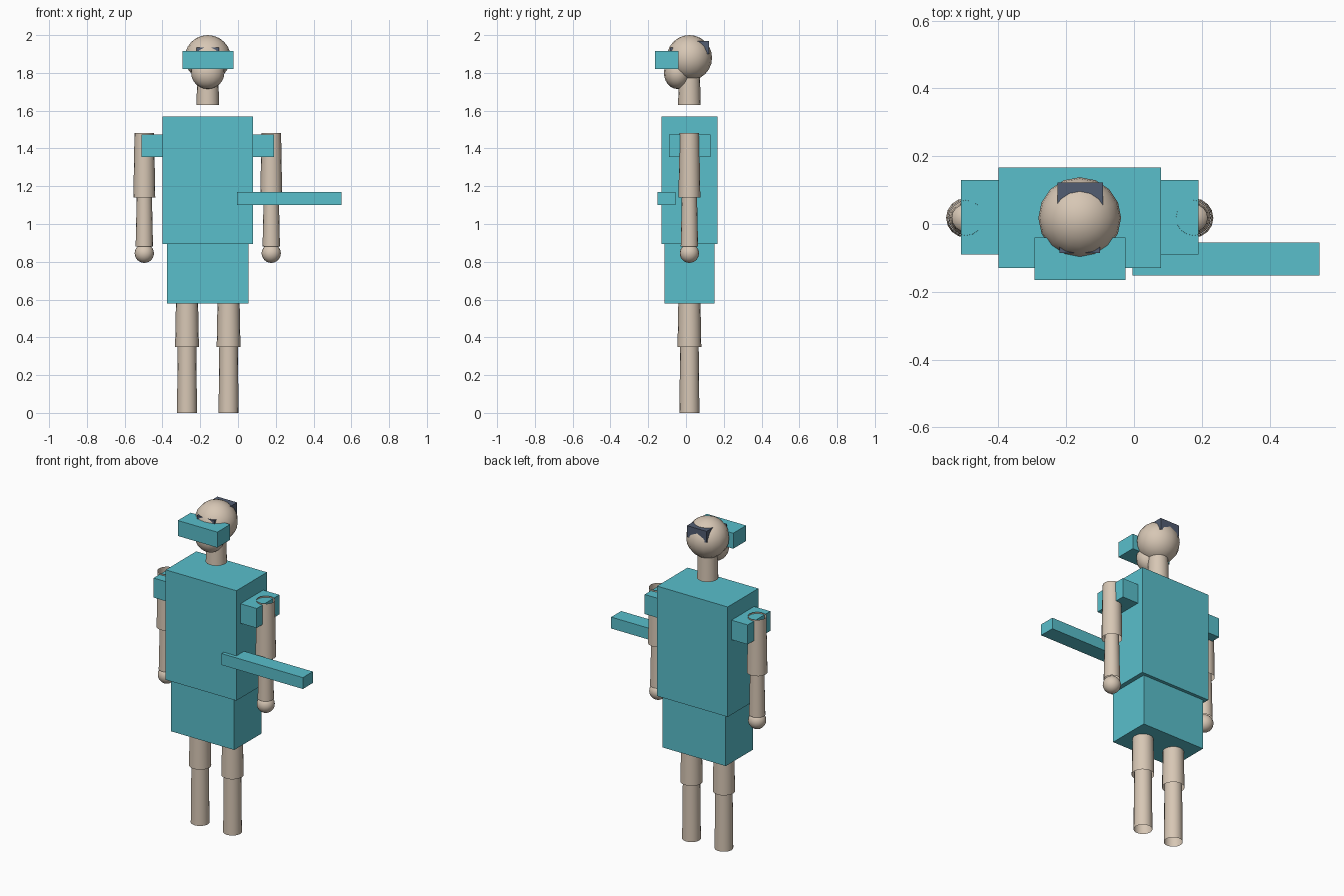
import bpy
import math

cube = bpy.data.objects.get("Cube")
if cube:
    bpy.data.objects.remove(cube, do_unlink=True)


def material(name, rgb):
    m = bpy.data.materials.new(name)
    m.use_nodes = True
    m.diffuse_color = (*rgb, 1)
    m.node_tree.nodes["Principled BSDF"].inputs["Base Color"].default_value = (*rgb, 1)
    return m


teal = material("teal", (0.10, 0.52, 0.60))
skin = material("skin", (0.68, 0.57, 0.46))
slate = material("slate", (0.085, 0.11, 0.17))

MID_X, MID_Y = -0.16, 0.018  # body axis


def finish(name, mat, smooth=False):
    ob = bpy.context.object
    ob.name = ob.data.name = name
    ob.data.materials.append(mat)
    if smooth:
        bpy.ops.object.shade_smooth_by_angle(angle=math.radians(50))
    return ob


def box(name, x, y, z, mat):
    """Box from (low, high) ranges on each axis."""
    ranges = (x, y, z)
    bpy.ops.mesh.primitive_cube_add(size=1, location=[(a + b) / 2 for a, b in ranges])
    bpy.context.object.scale = [b - a for a, b in ranges]
    bpy.ops.object.transform_apply(location=False, rotation=False, scale=True)
    return finish(name, mat)


def tube(name, x, z, r_low, r_top):
    """Open tapered limb segment."""
    bpy.ops.mesh.primitive_cone_add(vertices=16, radius1=r_low, radius2=r_top, depth=z[1] - z[0],
                                    end_fill_type='NOTHING', location=(x, MID_Y, sum(z) / 2))
    return finish(name, skin, True)


def ball(name, loc, radii):
    bpy.ops.mesh.primitive_uv_sphere_add(segments=16, ring_count=12, radius=1, location=loc)
    bpy.context.object.scale = radii
    bpy.ops.object.transform_apply(location=False, rotation=False, scale=True)
    return finish(name, skin, True)


# Clothing blocks
box("torso", (-0.40, 0.08), (-0.13, 0.167), (0.895, 1.57), teal)
box("pelvis", (-0.375, 0.055), (-0.115, 0.15), (0.58, 0.893), teal)

# Head
tube("neck", MID_X, (1.63, 1.78), 0.06, 0.056)
ball("head", (MID_X, MID_Y, 1.88), (0.122, 0.12, 0.12))
ball("jaw", (MID_X, -0.045, 1.80), (0.088, 0.072, 0.085))
box("hair_block", (-0.225, -0.092), (0.05, 0.122), (1.90, 1.97), slate)
box("eye_block", (-0.220, -0.100), (-0.085, -0.04), (1.85, 1.935), slate)
box("visor", (-0.293, -0.025), (-0.165, -0.04), (1.82, 1.915), teal)

# Paired limbs
for side, s in (("left", 1), ("right", -1)):
    arm_x, leg_x = MID_X + s * 0.336, MID_X + s * 0.11
    pad_x = sorted((MID_X + s * 0.22, MID_X + s * 0.35))
    box(side + "_shoulder_pad", pad_x, (-0.09, 0.13), (1.355, 1.475), teal)
    tube(side + "_upper_arm", arm_x, (1.14, 1.483), 0.058, 0.052)
    tube(side + "_forearm", arm_x, (0.88, 1.16), 0.046, 0.04)
    ball(side + "_hand", (arm_x, MID_Y, 0.845), (0.051, 0.051, 0.051))
    tube(side + "_thigh", leg_x, (0.35, 0.62), 0.063, 0.058)
    tube(side + "_shin", leg_x, (0, 0.37), 0.053, 0.049)

# Held baton
box("baton", (-0.005, 0.547), (-0.152, -0.055), (1.10, 1.17), teal)
